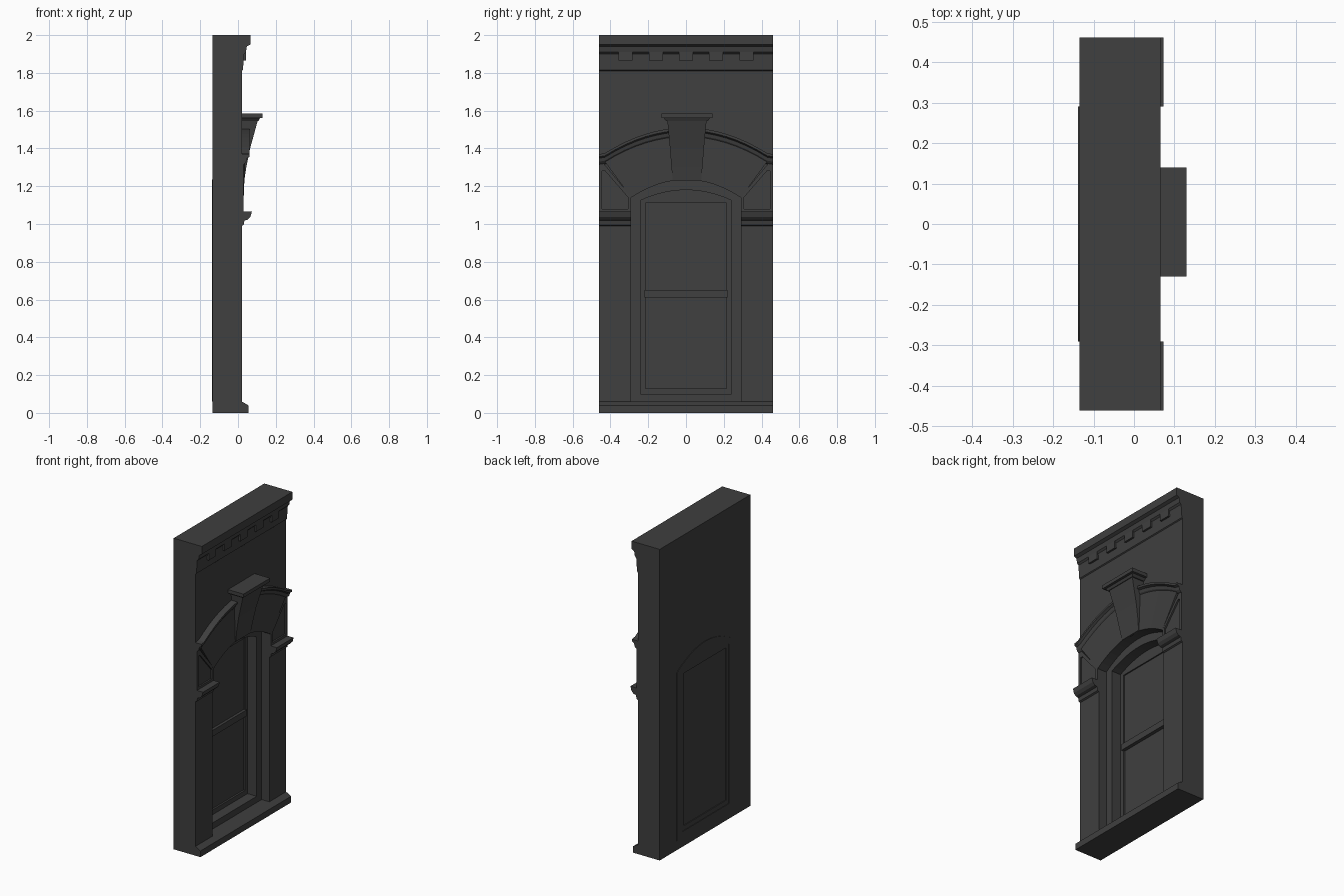
import bpy, bmesh

cube = bpy.data.objects.get("Cube")
if cube:
    bpy.data.objects.remove(cube, do_unlink=True)

stone = bpy.data.materials.new("dark_grey_stone")
stone.use_nodes = True
COLOUR = (0.05, 0.05, 0.05, 1)
stone.diffuse_color = COLOUR
stone.node_tree.nodes["Principled BSDF"].inputs["Base Color"].default_value = COLOUR

BACK, FACE, HALF = -0.135, 0.02, 0.46


def make(name, verts, faces):
    bm = bmesh.new()
    vs = [bm.verts.new(v) for v in verts]
    for f in faces:
        bm.faces.new([vs[i] for i in f])
    bmesh.ops.recalc_face_normals(bm, faces=bm.faces)
    me = bpy.data.meshes.new(name)
    bm.to_mesh(me)
    bm.free()
    me.materials.append(stone)
    ob = bpy.data.objects.new(name, me)
    bpy.context.scene.collection.objects.link(ob)
    return ob


def loft(name, sections, closed=False):
    """Skin equal-length loops; cap both ends unless the loops close up."""
    n, m = len(sections[0]), len(sections)
    verts = [p for s in sections for p in s]
    faces = [(i * n + j, i * n + (j + 1) % n,
              (i + 1) % m * n + (j + 1) % n, (i + 1) % m * n + j)
             for i in range(m if closed else m - 1) for j in range(n)]
    if not closed:
        faces += [tuple(range(n)), tuple(range((m - 1) * n, m * n))]
    return make(name, verts, faces)


def box(name, x, y, z):
    return loft(name, [[(a, y[0], z[0]), (a, y[1], z[0]),
                        (a, y[1], z[1]), (a, y[0], z[1])] for a in x])


def ring(name, outer, inner, x0, x1):
    """Flat frame between two (y, z) outlines."""
    return loft(name, [[(x0, *o), (x1, *o), (x1, *i), (x0, *i)]
                       for o, i in zip(outer, inner)], closed=True)


def sweep(name, profile, path):
    """Run an (x, z) profile along (y, z) points, keeping it upright."""
    return loft(name, [[(x, y, z + d) for x, d in profile] for y, z in path])


STEPS = 16
SPAN = [2 * i / STEPS - 1 for i in range(STEPS + 1)]


def arc(half, spring, apex):
    return [(half * t, apex - (apex - spring) * t * t) for t in SPAN]


def outline(half, bottom, spring, apex):
    return [(half, bottom), (-half, bottom)] + arc(half, spring, apex)


# Wall with an arched opening
opening = outline(0.29, 0.06, 1.14, 1.235)
ring("wall", outline(HALF, 0, 2, 2), opening, BACK, FACE)

# Window frame, sashes and panes
frame_edge = outline(0.24, 0.1, 1.125, 1.18)
ring("window_frame", opening, frame_edge, BACK - 0.003, -0.035)
ring("sash_frame", frame_edge, outline(0.215, 0.13, 1.11, 1.11), BACK, -0.1)
box("meeting_rail", (-0.13, -0.09), (-0.22, 0.22), (0.61, 0.65))
box("lower_pane", (-0.13, -0.112), (-0.22, 0.22), (0.12, 0.62))
box("upper_pane", (-0.13, -0.108), (-0.22, 0.22), (0.63, 1.12))

# Base course and top cornice
ends = [(-HALF, 0), (HALF, 0)]
sweep("base_course", [(FACE, 0), (0.055, 0), (0.055, 0.04), (0.035, 0.052),
                      (FACE, 0.06)], ends)
sweep("cornice", [(FACE, 2), (0.065, 2), (0.065, 1.95), (0.047, 1.94),
                  (0.042, 1.91), (0.032, 1.9), (0.026, 1.815), (FACE, 1.81)], ends)

# Dentils under the cornice
for i in range(-2, 3):
    y = 0.16 * i
    box(f"dentil_{i + 3}", (FACE, 0.042), (y - 0.037, y + 0.037), (1.865, 1.915))

# Arch stones
low, high = arc(0.29, 1.14, 1.235), arc(0.43, 1.33, 1.47)
loft("arch_band", [[(FACE, *a), (0.03, *a), (0.038, *b), (FACE, *b)]
                   for a, b in zip(low, high)])

# Hood moulding with level ends
hood = arc(0.43, 1.375, 1.51)
sweep("hood_moulding", [(FACE, 0), (0.062, 0), (0.062, -0.014), (0.048, -0.022),
                        (0.044, -0.04), (0.034, -0.052), (FACE, -0.06)],
      [(-HALF, 1.37)] + hood + [(HALF, 1.37)])

# Spandrel panels and imposts on both sides
for side, s in (("left", 1), ("right", -1)):
    edge = [(0.46, 1.065), (0.29, 1.065), (0.29, 1.145), (0.435, 1.32), (0.46, 1.32)]
    inset = [(0.445, 1.08), (0.308, 1.08), (0.308, 1.142), (0.428, 1.28), (0.445, 1.28)]
    ring(f"spandrel_frame_{side}", [(s * y, z) for y, z in edge],
         [(s * y, z) for y, z in inset], FACE, 0.03)
    sweep(f"impost_{side}", [(FACE, 0.99), (0.03, 0.995), (0.034, 1.018), (0.052, 1.023),
                             (0.066, 1.038), (0.073, 1.065), (FACE, 1.065)],
          [(s * 0.29, 0), (s * HALF, 0)])

# Keystone with a moulded cap
def keystone(name, rows):
    loft(name, [[(FACE, c - h, z), (x, c - h, z), (x, c + h, z), (FACE, c + h, z)]
                for c, (z, h, x) in ((0.005, r) for r in rows)])


keystone("keystone", [(1.23, 0.075, 0.033), (1.3, 0.082, 0.044), (1.4, 0.09, 0.064),
                      (1.48, 0.097, 0.086), (1.55, 0.104, 0.105)])
keystone("keystone_cap", [(1.545, 0.11, 0.108), (1.56, 0.122, 0.116),
                          (1.562, 0.135, 0.13), (1.585, 0.135, 0.13)])
